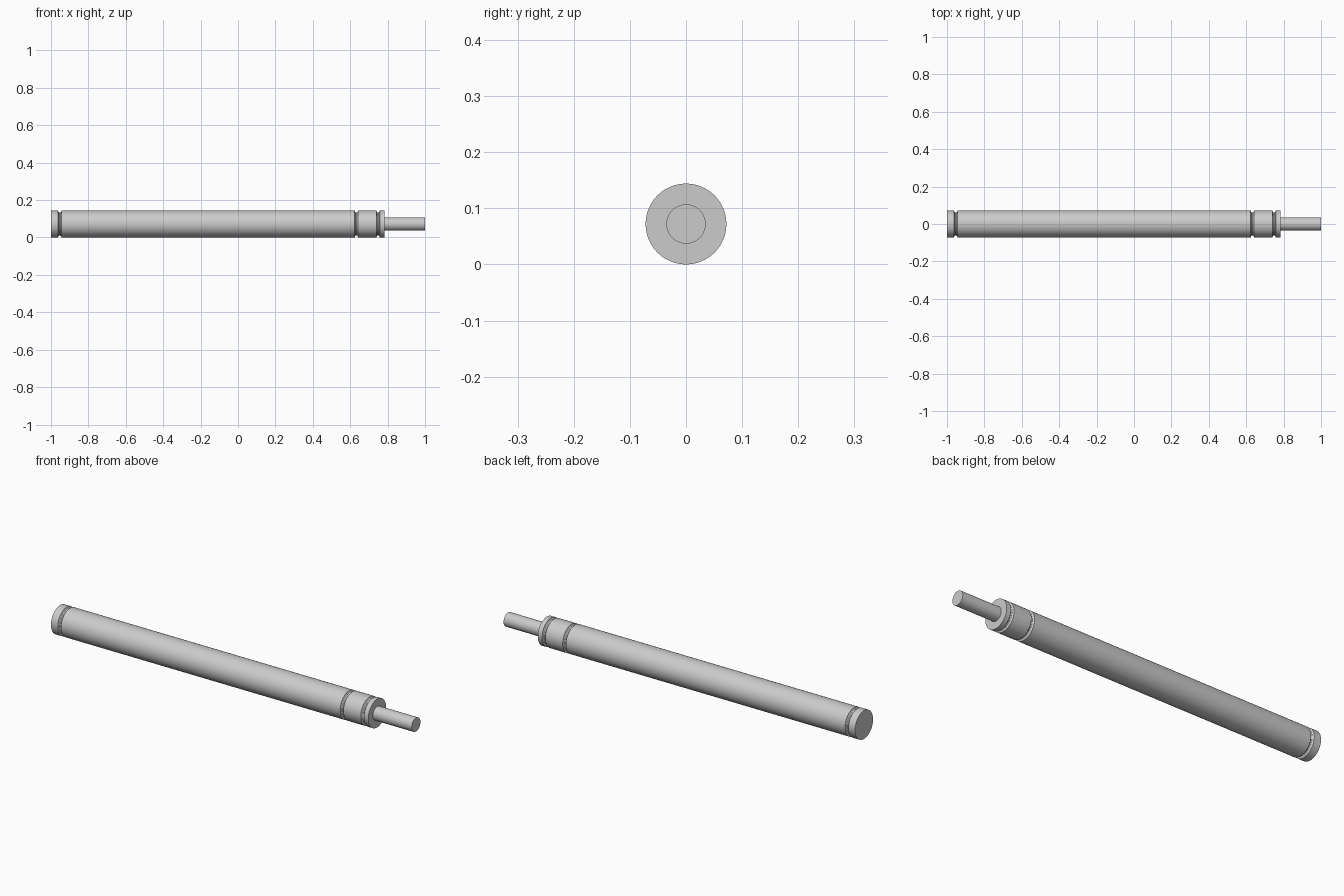
import bpy, bmesh, math

cube = bpy.data.objects.get("Cube")
if cube:
    bpy.data.objects.remove(cube)

RADIUS = 0.072
ROD_RADIUS = 0.035
SEGMENTS = 64

steel = bpy.data.materials.new("grey steel")
steel.use_nodes = True
grey = (0.6, 0.6, 0.6, 1)
steel.diffuse_color = grey
steel.node_tree.nodes["Principled BSDF"].inputs["Base Color"].default_value = grey


def turned_part(name, profile):
    """Revolve (x, radius) points about the long axis, with flat end caps."""
    bm = bmesh.new()
    rings = []
    for x, r in profile:
        angles = [2 * math.pi * i / SEGMENTS for i in range(SEGMENTS)]
        rings.append([bm.verts.new((x, r * math.cos(a), RADIUS + r * math.sin(a)))
                      for a in angles])
    for a, b in zip(rings, rings[1:]):
        for i in range(SEGMENTS):
            j = (i + 1) % SEGMENTS
            bm.faces.new((a[i], a[j], b[j], b[i]))
    bm.faces.new(rings[0])
    bm.faces.new(rings[-1])
    bmesh.ops.recalc_face_normals(bm, faces=bm.faces)
    mesh = bpy.data.meshes.new(name)
    bm.to_mesh(mesh)
    bm.free()
    mesh.materials.append(steel)
    obj = bpy.data.objects.new(name, mesh)
    bpy.context.collection.objects.link(obj)
    bpy.ops.object.select_all(action="DESELECT")
    obj.select_set(True)
    bpy.context.view_layer.objects.active = obj
    bpy.ops.object.shade_smooth_by_angle(angle=math.radians(30))
    return obj


def groove(x, half_width=0.009, depth=0.011, steps=6):
    """Rounded rolled groove in the tube wall."""
    angles = [math.pi * i / steps for i in range(steps + 1)]
    return [(x - half_width * math.cos(a), RADIUS - depth * math.sin(a)) for a in angles]


# Tube with one groove at the closed end and two at the rod end
tube_profile = [(-1, RADIUS)]
for groove_x in (-0.953, 0.633, 0.749):
    tube_profile += groove(groove_x)
tube_profile.append((0.782, RADIUS))
turned_part("cylinder_tube", tube_profile)

# Sliding rod, seated slightly inside the tube
turned_part("piston_rod", [(0.77, ROD_RADIUS), (1, ROD_RADIUS)])
